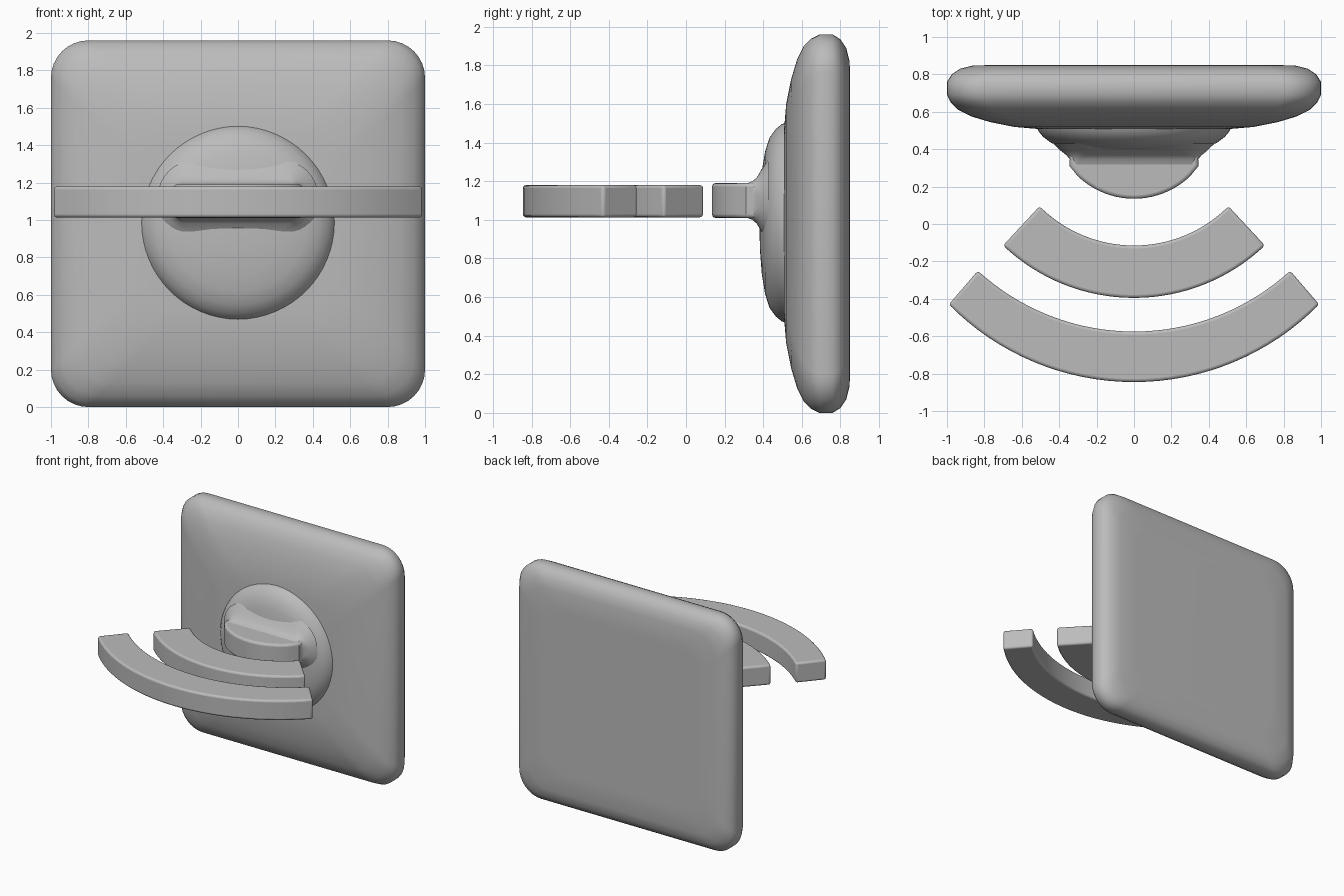
import bpy, bmesh, math

cube = bpy.data.objects.get("Cube")
if cube:
    bpy.data.objects.remove(cube, do_unlink=True)

grey = bpy.data.materials.new("plain grey")
grey.use_nodes = True
colour = (0.5, 0.5, 0.5, 1)
grey.diffuse_color = colour
grey.node_tree.nodes["Principled BSDF"].inputs["Base Color"].default_value = colour


def finish(name, bm, bevel=0, angle=40):
    bmesh.ops.recalc_face_normals(bm, faces=bm.faces[:])
    mesh = bpy.data.meshes.new(name)
    bm.to_mesh(mesh)
    bm.free()
    mesh.materials.append(grey)
    obj = bpy.data.objects.new(name, mesh)
    bpy.context.collection.objects.link(obj)
    bpy.ops.object.select_all(action="DESELECT")
    obj.select_set(True)
    bpy.context.view_layer.objects.active = obj
    if bevel:
        mod = obj.modifiers.new("soft edges", "BEVEL")
        mod.width = bevel
        mod.segments = 3
        mod.limit_method = "ANGLE"
        mod.angle_limit = math.radians(50)
    bpy.ops.object.shade_smooth_by_angle(angle=math.radians(angle))
    return obj


def rounded_rect(hx, hz, r, steps=8):
    pts = []
    for q, (sx, sz) in enumerate([(1, 1), (-1, 1), (-1, -1), (1, -1)]):
        for i in range(steps + 1):
            a = (q + i / steps) * math.pi / 2
            pts.append((sx * (hx - r) + r * math.cos(a),
                        sz * (hz - r) + r * math.sin(a)))
    return pts


def loft(name, sections, cz, angle=60):
    """Skin rounded rectangles (half width, half height, radius, y)."""
    bm = bmesh.new()
    rings = [[bm.verts.new((x, y, cz + z)) for x, z in rounded_rect(hx, hz, r)]
             for hx, hz, r, y in sections]
    for a, b in zip(rings, rings[1:]):
        for i in range(len(a)):
            j = (i + 1) % len(a)
            bm.faces.new((a[i], a[j], b[j], b[i]))
    bm.faces.new(rings[0])
    bm.faces.new(rings[-1])
    return finish(name, bm, angle=angle)


def extrude_plan(name, plan, z0, z1, bevel):
    bm = bmesh.new()
    face = bm.faces.new([bm.verts.new((x, y, z0)) for x, y in plan])
    new = bmesh.ops.extrude_face_region(bm, geom=[face])["geom"]
    bmesh.ops.translate(bm, vec=(0, 0, z1 - z0),
                        verts=[v for v in new if isinstance(v, bmesh.types.BMVert)])
    return finish(name, bm, bevel)


def arc(half_chord, y_end, y_mid, steps=32):
    sag = y_end - y_mid
    radius = (half_chord ** 2 + sag ** 2) / (2 * sag)
    sweep = math.asin(half_chord / radius)
    return [(radius * math.sin(t), y_mid + radius * (1 - math.cos(t)))
            for t in [sweep * (2 * i / steps - 1) for i in range(steps + 1)]]


# Square cushion-edged back panel: (inset, y) from front to back
edge = [(0.5, 0.507), (0.36, 0.519), (0.23, 0.545), (0.13, 0.575), (0.06, 0.61),
        (0.02, 0.65), (0, 0.69), (0, 0.76), (0.025, 0.8), (0.07, 0.83),
        (0.14, 0.848), (0.3, 0.85)]
loft("back_panel", [(1 - d, 0.98 - d, 0.2, y) for d, y in edge], 0.98)

# Round dome on the panel front: (radius, y)
bm = bmesh.new()
dome = [(0.52, 0.52), (0.51, 0.495), (0.485, 0.465), (0.44, 0.432),
        (0.37, 0.41), (0.27, 0.393), (0.14, 0.383), (0, 0.38)]
verts = [bm.verts.new((r, y, 0.985)) for r, y in dome]
edges = [bm.edges.new(pair) for pair in zip(verts, verts[1:])]
bmesh.ops.spin(bm, geom=verts + edges, cent=(0, 0, 0.985), axis=(0, 1, 0),
               angle=math.tau, steps=64)
bmesh.ops.remove_doubles(bm, verts=bm.verts[:], dist=0.0005)
finish("dome", bm, angle=60)

# Flared root blending the dome into the first bar
flare = [(0.43, 0.22, 0.2, 0.43), (0.39, 0.16, 0.15, 0.39),
         (0.36, 0.12, 0.09, 0.367), (0.343, 0.1, 0.05, 0.345),
         (0.335, 0.087, 0.03, 0.31)]
loft("bar_root", flare, 1.1)

# First bar, with a bowed front
bow = [(-0.34, 0.42), (-0.345, 0.31)] + arc(0.3, 0.255, 0.135, 20) \
    + [(0.345, 0.31), (0.34, 0.42)]
extrude_plan("centre_bar", bow, 1.01, 1.19, 0.018)

# Two floating curved bars
for name, outer, inner in [
        ("inner_arc", (0.7, -0.115, -0.395), (0.505, 0.095, -0.115)),
        ("outer_arc", (0.99, -0.43, -0.845), (0.835, -0.25, -0.575))]:
    extrude_plan(name, arc(*outer) + arc(*inner)[::-1], 1.013, 1.18, 0.016)
